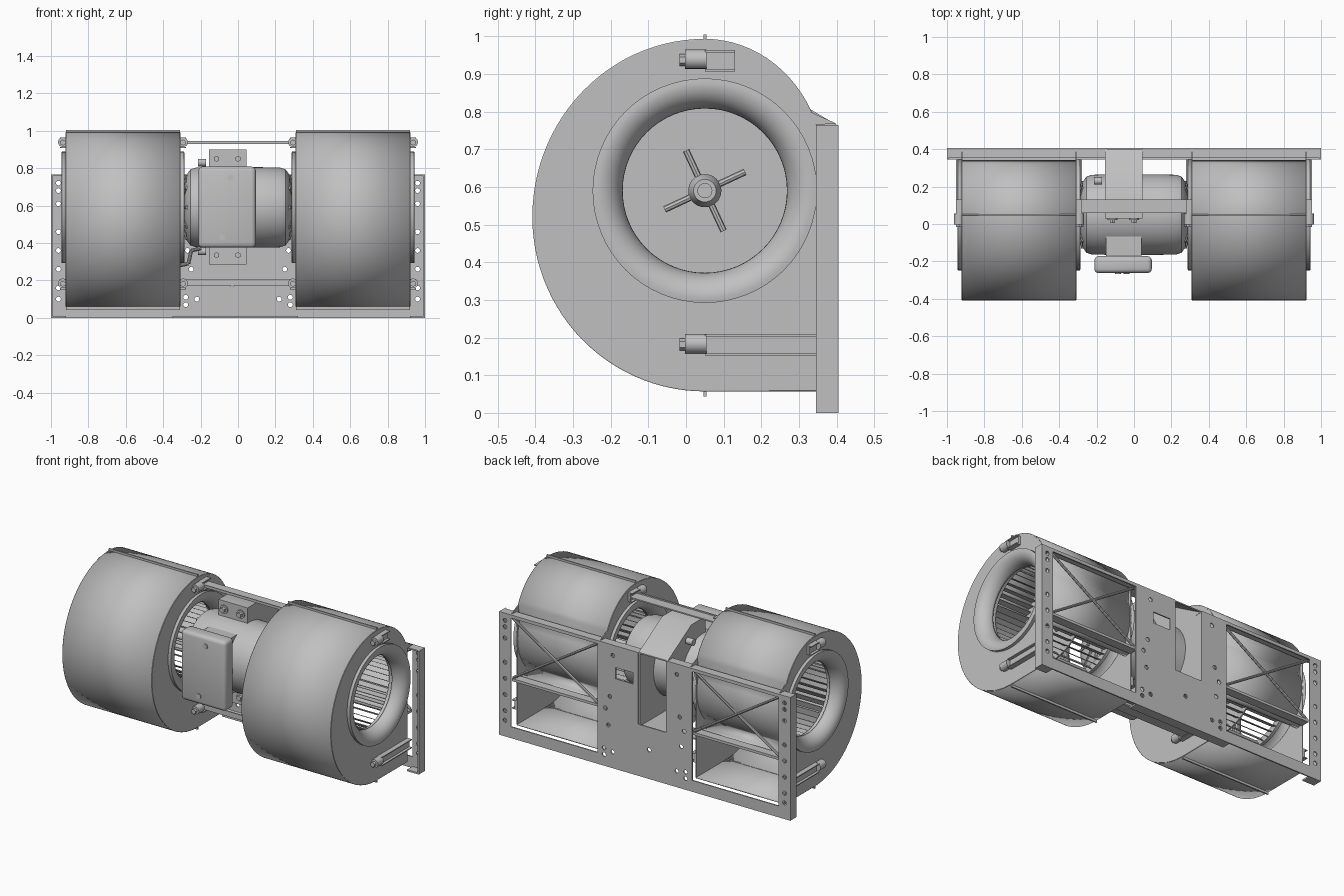
import bpy, bmesh
from math import sin, cos, pi, radians
from mathutils import Matrix, Vector

if "Cube" in bpy.data.objects:
    bpy.data.objects.remove(bpy.data.objects["Cube"])

steel = bpy.data.materials.new("grey_steel")
steel.use_nodes = True
GREY = (0.53, 0.53, 0.53, 1)
steel.diffuse_color = GREY
steel.node_tree.nodes["Principled BSDF"].inputs["Base Color"].default_value = GREY

AY, AZ = 0.05, 0.59          # fan and motor axis
INNER, OUTER = 0.31, 0.92    # housing side walls
MID = (INNER + OUTER) / 2
parts = []


def add(name, mesh):
    ob = bpy.data.objects.new(name, mesh)
    bpy.context.scene.collection.objects.link(ob)
    mesh.materials.clear()
    mesh.materials.append(steel)
    parts.append(ob)
    return ob


def finish(name, bm):
    bmesh.ops.recalc_face_normals(bm, faces=bm.faces)
    mesh = bpy.data.meshes.new(name)
    bm.to_mesh(mesh)
    bm.free()
    return add(name, mesh)


def box(name, x, y, z, bevel=0):
    bm = bmesh.new()
    size = [abs(a[1] - a[0]) for a in (x, y, z)]
    mid = [(a[0] + a[1]) / 2 for a in (x, y, z)]
    bmesh.ops.create_cube(bm, size=1, matrix=Matrix.Translation(mid) @ Matrix.Diagonal(size + [1]))
    if bevel:
        bmesh.ops.bevel(bm, geom=bm.edges[:], offset=bevel, segments=3, affect='EDGES', profile=0.5)
    return finish(name, bm)


def rod(name, a, b, r, n=16):
    a, b = Vector(a), Vector(b)
    bm = bmesh.new()
    turn = (b - a).to_track_quat('Z', 'Y').to_matrix().to_4x4()
    bmesh.ops.create_cone(bm, cap_ends=True, segments=n, radius1=r, radius2=r, depth=(b - a).length,
                          matrix=Matrix.Translation((a + b) / 2) @ turn)
    return finish(name, bm)


def lathe(name, profile, n=64):
    """Revolve (x, radius) points about the fan axis."""
    bm = bmesh.new()
    vs = [bm.verts.new((x, AY, AZ + r)) for x, r in profile]
    es = [bm.edges.new(p) for p in zip(vs, vs[1:])]
    bmesh.ops.spin(bm, geom=vs + es, cent=(0, AY, AZ), axis=(1, 0, 0), angle=2 * pi, steps=n)
    bmesh.ops.remove_doubles(bm, verts=bm.verts, dist=0.0001)
    return finish(name, bm)


def plate(name, axis, loops, pos, thick):
    """Flat sheet with holes: the first loop is the outline."""
    cu = bpy.data.curves.new(name, 'CURVE')
    cu.dimensions, cu.fill_mode, cu.extrude = '2D', 'BOTH', thick / 2
    for loop in loops:
        sp = cu.splines.new('POLY')
        sp.points.add(len(loop) - 1)
        for p, (u, v) in zip(sp.points, loop):
            p.co = (u, v, 0, 1)
        sp.use_cyclic_u = True
    tmp = bpy.data.objects.new(name, cu)
    mesh = bpy.data.meshes.new_from_object(tmp)
    bpy.data.objects.remove(tmp)
    for v in mesh.vertices:
        a, b, c = v.co
        v.co = (pos + c, a, b) if axis == 'x' else (a, pos - c, b)
    return add(name, mesh)


def arc(cy, cz, ry, rz, a0, a1, n):
    return [(cy + ry * cos(radians(a0 + (a1 - a0) * i / n)),
             cz + rz * sin(radians(a0 + (a1 - a0) * i / n))) for i in range(n + 1)]


def circle(cy, cz, r, n=12):
    return arc(cy, cz, r, r, 0, 360, n)[:-1]


def rect(a, b, c, d):
    return [(a, c), (b, c), (b, d), (a, d)]


def solid(ob, t, offset=-1):
    m = ob.modifiers.new("thickness", 'SOLIDIFY')
    m.thickness, m.offset = t, offset


# Scroll outline in the y-z plane, from the cutoff over the top to the outlet floor
scroll = (arc(AY, 0.64, 0.315, 0.35, 27, 90, 14)
          + arc(AY, 0.52, 0.455, 0.47, 90, 180, 26)[1:]
          + arc(AY, 0.52, 0.455, 0.46, 180, 270, 26)[1:] + [(0.345, 0.06)])
cutoff = [(0.345, 0.36), (0.30, 0.355)] + arc(AY, AZ, 0.288, 0.288, -45, 20, 14)
side_outline = scroll + [(0.345, 0.765), (0.40, 0.768)]

for s, tag in ((1, "left"), (-1, "right")):
    # Housing wrapper sheet
    bm = bmesh.new()
    rows = [[bm.verts.new((s * x, y, z)) for y, z in cutoff + scroll] for x in (INNER, OUTER)]
    for i in range(len(rows[0]) - 1):
        bm.faces.new((rows[0][i], rows[0][i + 1], rows[1][i + 1], rows[1][i]))
    solid(finish(tag + "_housing_wrapper", bm), 0.006, 0)

    # Seam ribs on housing top and bottom
    for z, n in ((0.995, "top"), (0.055, "bottom")):
        box(tag + "_seam_" + n, (s * INNER, s * OUTER), (0.046, 0.054), (z - 0.012, z + 0.01))

    for x, d, n in ((OUTER, 1, "outer"), (INNER, -1, "inner")):
        label = tag + "_" + n
        plate(label + "_side_wall", 'x', [side_outline, circle(AY, AZ, 0.27, 64)], s * x, 0.006)
        # Bell-mouth inlet
        bell = [(x, 0.298), (x + d * 0.022, 0.298), (x + d * 0.024, 0.285)]
        bell += [(x + d * (0.024 - 0.075 * (1 - cos(t))), 0.218 + 0.067 * (1 - sin(t)))
                 for t in [pi / 2 * i / 10 for i in range(1, 11)]]
        solid(lathe(label + "_inlet", [(s * a, r) for a, r in bell]), 0.005)
        # Strut clamps and side channels
        for z, y1, c in ((0.935, 0.13, "upper"), (0.18, 0.345, "lower")):
            a, b = s * x, s * (x + d * 0.033)
            m = (a + b) / 2
            rod(label + "_%s_clamp" % c, (m, -0.002, z + 0.004), (m, 0.055, z + 0.004), 0.026)
            rod(label + "_%s_bolt" % c, (m, -0.017, z + 0.002), (m, 0, z + 0.002), 0.016, 6)
            for e in (-1, 1):
                box(label + "_%s_channel_flange" % c, (a, b), (0.05, y1),
                    (z + e * 0.022, z + e * 0.028))
            box(label + "_%s_channel_web" % c, (a, a + (b - a) * 0.5), (0.05, y1), (z - 0.025, z + 0.025))
        # Impeller end rims
        e = x - d * 0.055
        lathe(label + "_wheel_rim", [(s * e, 0.226), (s * e, 0.265), (s * (e - d * 0.02), 0.265),
                                     (s * (e - d * 0.02), 0.226), (s * e, 0.226)])

    # Impeller blades
    bm = bmesh.new()
    for i in range(42):
        mat = (Matrix.Translation((s * MID, AY, AZ)) @ Matrix.Rotation(2 * pi * i / 42, 4, 'X')
               @ Matrix.Translation((0, 0, 0.245)) @ Matrix.Rotation(0.6, 4, 'X')
               @ Matrix.Diagonal((0.5, 0.004, 0.04, 1)))
        bmesh.ops.create_cube(bm, size=1, matrix=mat)
    finish(tag + "_wheel_blades", bm)

    # Centre disc, hub, spider and shaft
    lathe(tag + "_wheel_disc", [(s * (MID - 0.004), 0), (s * (MID - 0.004), 0.262),
                                (s * (MID + 0.004), 0.262), (s * (MID + 0.004), 0)])
    hub = [(-0.06, 0), (-0.06, 0.03), (-0.03, 0.044), (0.03, 0.044), (0.06, 0.03), (0.06, 0)]
    lathe(tag + "_hub", [(s * (MID + a), r) for a, r in hub], 32)
    rod(tag + "_shaft", (s * 0.25, AY, AZ), (s * 0.7, AY, AZ), 0.02)
    for k in range(4):
        t = radians(25 + 90 * k)
        for f in (-1, 1):
            x = s * MID + f * 0.025
            rod(tag + "_spider_arm", (x, AY + 0.04 * cos(t), AZ + 0.04 * sin(t)),
                (x, AY + 0.118 * cos(t), AZ + 0.118 * sin(t)), 0.009, 8)

    # Outlet cross brace
    x0, x1, z0, z1 = s * 0.33, s * 0.915, 0.37, 0.74
    rod(tag + "_brace_a", (x0, 0.39, z0), (x1, 0.39, z1), 0.008, 8)
    rod(tag + "_brace_b", (x0, 0.385, z1), (x1, 0.385, z0), 0.008, 8)
    box(tag + "_cutoff_bar", (s * INNER, s * OUTER), (0.34, 0.395), (0.35, 0.366))

    # Panel end flange and foot
    box(tag + "_panel_end", (s * 0.992, s), (0.345, 0.405), (0, 0.765))
    box(tag + "_panel_foot", (s * 0.92, s), (0.345, 0.405), (0, 0.01))

# Mounting panel with outlets, motor notch, window and bolt holes
outline = [(-1, 0), (1, 0), (1, 0.765), (0.045, 0.765), (0.045, 0.32),
           (-0.145, 0.32), (-0.145, 0.765), (-1, 0.765)]
loops = [outline, rect(0.08, 0.2, 0.56, 0.63)]
for s in (1, -1):
    loops.append(rect(s * 0.325, s * 0.92, 0.07, 0.745))
    loops += [circle(s * 0.96, z, 0.013) for z in (0.1, 0.16, 0.26, 0.36, 0.46, 0.61, 0.68, 0.72)]
    loops += [circle(s * x, z, 0.013) for x, z in
              ((0.28, 0.07), (0.28, 0.11), (0.22, 0.1), (0.25, 0.26), (0.27, 0.36), (0.24, 0.44), (0.22, 0.7))]
loops.append(circle(-0.03, 0.18, 0.013))
plate("mounting_panel", 'y', loops, 0.401, 0.008)
box("panel_top_flange_left", (0.045, 1), (0.352, 0.405), (0.757, 0.765))
box("panel_top_flange_right", (-1, -0.145), (0.352, 0.405), (0.757, 0.765))
box("panel_bottom_flange", (-0.35, 0.32), (0.345, 0.405), (0, 0.01))

# Struts between the housings
box("upper_strut", (-INNER, INNER), (0.06, 0.13), (0.93, 0.938))
box("upper_strut_lip", (-INNER, INNER), (0.06, 0.066), (0.93, 0.946))
box("lower_strut", (-INNER, INNER), (0.06, 0.13), (0.172, 0.18))
box("lower_strut_lip", (-INNER, INNER), (0.06, 0.066), (0.172, 0.205))

# Motor body with rounded end bells
half = [(0.285, 0), (0.285, 0.13), (0.275, 0.175), (0.255, 0.203), (0.225, 0.213), (0.13, 0.215)]
lathe("motor", half + [(-x, r) for x, r in reversed(half)])
for s in (1, -1):
    for k in range(10):
        t = 2 * pi * k / 10
        rod("motor_vent_rib", (s * 0.287, AY + 0.09 * cos(t), AZ + 0.09 * sin(t)),
            (s * 0.272, AY + 0.18 * cos(t), AZ + 0.18 * sin(t)), 0.01, 8)

# Motor bracket: side cheeks, sloping cover and bolted tabs
cheek = [(0.04, 0.3), (0.40, 0.3), (0.40, 0.765), (0.17, 0.9), (0.04, 0.9)]
for x in (-0.151, 0.041):
    plate("motor_bracket_cheek", 'x', [cheek], x, 0.008)
cover = [(0.04, 0.892), (0.17, 0.892), (0.40, 0.757), (0.40, 0.765), (0.17, 0.9), (0.04, 0.9)]
plate("motor_bracket_cover", 'x', [cover], -0.055, 0.2)
box("motor_bracket_floor", (-0.155, 0.045), (0.04, 0.4), (0.3, 0.308))
for z, n in ((0.85, "upper"), (0.335, "lower")):
    box("motor_bracket_tab_" + n, (-0.155, 0.045), (0.03, 0.042), (z - 0.05, z + 0.05))
    for x in (-0.115, 0.0):
        rod("tab_washer", (x, 0.022, z), (x, 0.032, z), 0.026, 20)
        rod("tab_bolt", (x, 0.005, z), (x, 0.03, z), 0.016, 6)

# Terminal box, neck and cover screws
box("terminal_box", (-0.212, 0.095), (-0.262, -0.172), (0.375, 0.808), 0.022)
box("terminal_box_neck", (-0.15, 0.04), (-0.18, 0.03), (0.42, 0.77))
for x, z in ((-0.04, 0.75), (-0.085, 0.43)):
    rod("cover_screw", (x, -0.268, z), (x, -0.255, z), 0.016)

# Cable with grommets
for z in (0.83, 0.355):
    rod("cable_grommet", (-0.215, 0.23, z), (-0.17, 0.23, z), 0.02)
path = [(-0.2, 0.1, 0.37), (-0.25, 0.08, 0.36), (-0.265, 0.07, 0.29), (-0.31, 0.07, 0.28)]
for a, b in zip(path, path[1:]):
    rod("cable", a, b, 0.01, 10)

bpy.ops.object.select_all(action='DESELECT')
for ob in parts:
    ob.select_set(True)
bpy.context.view_layer.objects.active = parts[0]
bpy.ops.object.shade_smooth_by_angle(angle=radians(32))
